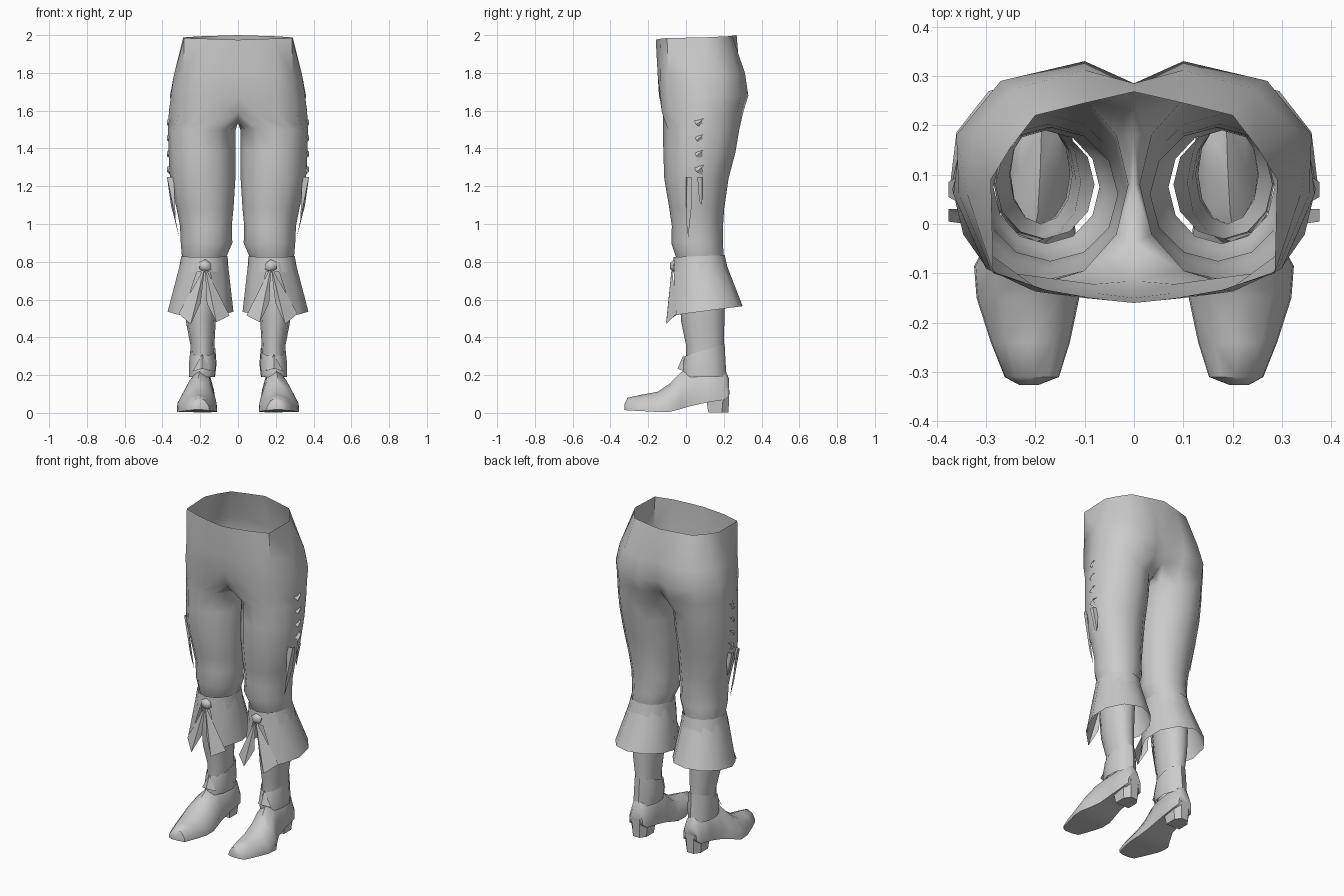
import bpy, bmesh, math

grey = bpy.data.materials.new("light grey")
grey.diffuse_color = (0.6, 0.6, 0.6, 1)


def finish(name, bm, angle=50):
    """Turn a right-hand half into a mirrored, shaded object."""
    bmesh.ops.recalc_face_normals(bm, faces=bm.faces)
    mesh = bpy.data.meshes.new(name)
    bm.to_mesh(mesh)
    bm.free()
    mesh.materials.append(grey)
    ob = bpy.data.objects.new(name, mesh)
    bpy.context.collection.objects.link(ob)
    mod = ob.modifiers.new("mirror", 'MIRROR')
    mod.use_clip = True
    mod.merge_threshold = 0.0005
    bpy.ops.object.select_all(action='DESELECT')
    ob.select_set(True)
    bpy.context.view_layer.objects.active = ob
    bpy.ops.object.shade_smooth_by_angle(angle=math.radians(angle))
    return ob


def bridge(bm, a, b, closed=True):
    n = len(a)
    for i in range(n if closed else n - 1):
        j = (i + 1) % n
        bm.faces.new((a[i], a[j], b[j], b[i]))


def ring(bm, z, x0, x1, y0, y1, n=12, start=-120, zback=None):
    """Elliptical ring filling a box; zback tilts the back edge."""
    zback = z if zback is None else zback
    out = []
    for i in range(n):
        a = math.radians(start + 360 * i / n)
        t = (math.sin(a) + 1) / 2
        out.append(bm.verts.new(((x0 + x1) / 2 + (x1 - x0) / 2 * math.cos(a),
                                 y0 + (y1 - y0) * t, z + (zback - z) * t)))
    return out


def tube(name, rows, n=12, angle=50):
    bm = bmesh.new()
    rings = [ring(bm, *r[:5], n=n, zback=r[5] if len(r) > 5 else None) for r in rows]
    for a, b in zip(rings, rings[1:]):
        bridge(bm, a, b)
    return finish(name, bm, angle)


def plates(name, polys, angle=30):
    bm = bmesh.new()
    for p in polys:
        bm.faces.new([bm.verts.new(v) for v in p])
    return finish(name, bm, angle)


# Breeches: half hip sections from front centre to back centre, then leg rings
hips = [
    (1.975, 2.0, [(0, -.16), (.09, -.149), (.18, -.133), (.285, -.10), (.29, .09),
                  (.25, .155), (.2, .22), (.1, .245), (0, .268)]),
    (1.79, 1.80, [(0, -.15), (.1, -.15), (.2, -.137), (.29, -.095), (.338, .06),
                  (.325, .19), (.24, .275), (.1, .312), (0, .285)]),
    (1.68, 1.68, [(0, -.143), (.08, -.14), (.2, -.135), (.3, -.09), (.355, .06),
                  (.36, .18), (.27, .29), (.1, .33), (0, .285)]),
    (1.59, 1.60, [(0, -.115), (.08, -.122), (.2, -.128), (.305, -.08), (.366, .06),
                  (.352, .18), (.27, .275), (.1, .305), (0, .25)])]
bm = bmesh.new()
rows = []
for zf, zb, pts in hips:
    rows.append([bm.verts.new((x, y, zf + (zb - zf) * i / 8)) for i, (x, y) in enumerate(pts)])
for a, b in zip(rows, rows[1:]):
    bridge(bm, a, b, closed=False)
# crotch line closes the last hip section into a full leg loop
crotch = [bm.verts.new(p) for p in ((0, .18, 1.55), (0, .08, 1.535), (0, -.04, 1.535))]
prev = rows[-1] + crotch
for z, x0, x1, y0, y1 in [(1.5, .012, .37, -.122, .282), (1.38, .012, .368, -.12, .262),
                          (1.24, .014, .36, -.115, .225), (1.08, .024, .325, -.088, .202),
                          (.99, .033, .307, -.075, .196), (.90, .03, .303, -.078, .195),
                          (.83, .06, .297, -.055, .2), (.79, .07, .285, -.04, .19)]:
    cur = ring(bm, z, x0, x1, y0, y1)
    bridge(bm, prev, cur)
    prev = cur
finish("breeches", bm, 60)

# Stocking and ankle wrap
tube("stocking", [(.82, .08, .28, -.03, .19), (.62, .108, .285, -.035, .205),
                  (.48, .118, .275, -.025, .203), (.36, .125, .252, .0, .2),
                  (.2, .13, .25, .0, .205)])
tube("ankle_wrap", [(.30, .118, .255, -.008, .205, .365), (.24, .112, .262, -.02, .21, .27),
                    (.19, .12, .26, -.02, .215)], n=10)

# Knee band and flared cuff, open at the front
tube("knee_band", [(.825, .055, .30, -.065, .205, .835), (.745, .05, .315, -.07, .222, .76)])
bm = bmesh.new()
loops = []
for z, zb, x0, x1, y0, y1 in [(.80, .80, .055, .305, -.065, .21), (.745, .76, .047, .318, -.07, .224),
                              (.515, .565, .022, .375, -.085, .30)]:
    loop = []
    for i in range(11):
        a = math.radians(-75 + 330 * i / 10)
        t = (math.sin(a) + 1) / 2
        loop.append(bm.verts.new(((x0 + x1) / 2 + (x1 - x0) / 2 * math.cos(a),
                                  y0 + (y1 - y0) * t, z + (zb - z) * t)))
    loops.append(loop)
for i in (0, 10):  # pull the front hem corners apart
    loops[2][i].co.x += .05 if i == 0 else -.05
    loops[2][i].co.y += .02
for a, b in zip(loops, loops[1:]):
    bridge(bm, a, b, closed=False)
finish("flared_cuff", bm, 35)

# Ribbon tails and knot
k = (.175, -.075, .775)
plates("ribbon_tails", [
    (k, (.315, -.05, .525), (.25, -.105, .47)), (k, (.25, -.105, .47), (.198, -.075, .58)),
    (k, (.165, -.075, .58), (.115, -.105, .48)), (k, (.115, -.105, .48), (.045, -.055, .515))])
bm = bmesh.new()
bmesh.ops.create_icosphere(bm, subdivisions=1, radius=1)
for v in bm.verts:
    v.co = (.175 + v.co.x * .038, -.062 + v.co.y * .026, .778 + v.co.z * .036)
finish("ribbon_knot", bm)

# Shoe: sections along the foot (y, centre x, half width, sole z, top z)
profile = [(-1, 0), (-.97, .3), (-.6, .78), (0, 1), (.6, .78), (.97, .3), (1, 0)]
bm = bmesh.new()
prev = None
for y, cx, w, z0, z1 in [(.228, .187, .045, .09, .18), (.205, .187, .062, .07, .235),
                         (.11, .19, .066, .055, .25), (.02, .195, .073, .035, .24),
                         (-.03, .205, .088, .02, .212), (-.085, .217, .107, .006, .155),
                         (-.15, .215, .104, .005, .112), (-.24, .21, .08, .01, .095),
                         (-.31, .207, .055, .013, .08), (-.326, .213, .02, .017, .045)]:
    cur = [bm.verts.new((cx + w * px, y, z0 + (z1 - z0) * pz)) for px, pz in profile]
    if prev:
        bridge(bm, prev, cur)
    else:
        bm.faces.new(cur)
    prev = cur
bm.faces.new(prev)
finish("shoe", bm, 50)

# Shoe tongue standing at the instep
plates("shoe_tongue", [((.145, -.012, .22), (.19, -.045, .235), (.19, -.012, .31)),
                       ((.19, -.045, .235), (.24, -.012, .22), (.19, -.012, .31))])

# Shoe heel
bm = bmesh.new()
lo = [bm.verts.new((x, y, 0.003)) for x, y in
      ((.14, .118), (.235, .118), (.235, .19), (.21, .225), (.165, .225), (.14, .19))]
hi = [bm.verts.new((x, y, .12)) for x, y in
      ((.13, .10), (.245, .10), (.248, .2), (.215, .23), (.16, .23), (.127, .2))]
bridge(bm, lo, hi)
bm.faces.new(lo)
finish("shoe_heel", bm, 40)

# Side seam: lacing tabs and the open slit flaps below them
tabs = []
for i in range(4):
    z = 1.555 - .083 * i
    tabs += [((.35, .04, z), (.376, .055, z - .03), (.376, .085, z - .005), (.35, .10, z + .012)),
             ((.376, .055, z - .03), (.376, .085, z - .005), (.352, .09, z - .05))]
plates("lacing_tabs", tabs)
plates("slit_flaps", [
    ((.376, .005, 1.25), (.376, .03, 1.25), (.355, .03, 1.1), (.312, .012, .93), (.33, .0, 1.02)),
    ((.376, .085, 1.25), (.376, .06, 1.25), (.352, .07, 1.12), (.345, .085, 1.1)),
    ((.34, .0, 1.25), (.376, .005, 1.25), (.33, .0, 1.02)),
    ((.34, .09, 1.25), (.376, .085, 1.25), (.345, .085, 1.1))])
